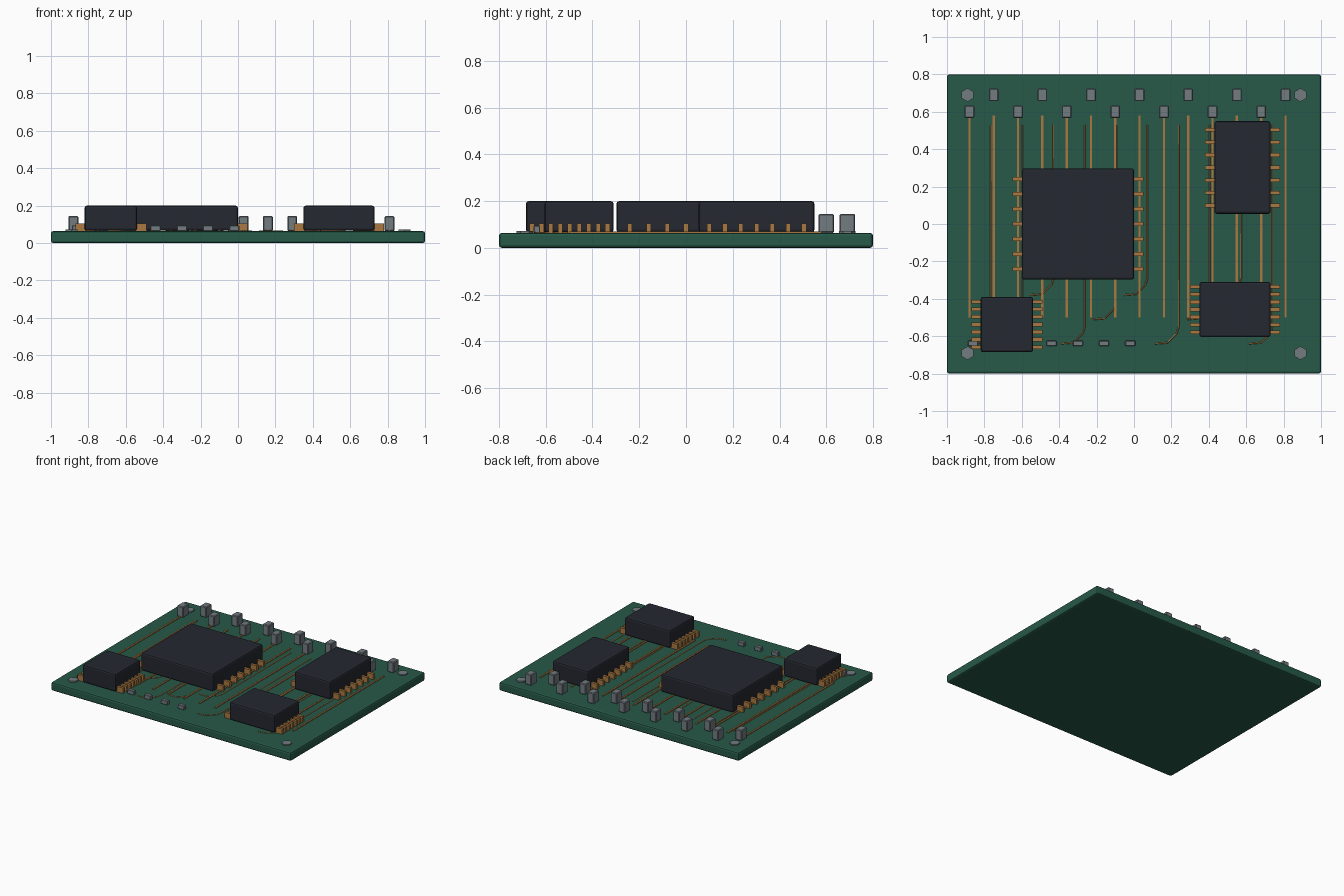
import bpy, math

if "Cube" in bpy.data.objects:
    bpy.data.objects.remove(bpy.data.objects["Cube"])

TOP = 0.064  # upper face of the board


def material(name, r, g, b):
    m = bpy.data.materials.new(name)
    m.diffuse_color = (r, g, b, 1)
    m.use_nodes = True
    m.node_tree.nodes["Principled BSDF"].inputs["Base Color"].default_value = m.diffuse_color
    return m


GREEN = material("board_green", 0.02, 0.1, 0.065)
BLACK = material("chip_black", 0.018, 0.021, 0.03)
COPPER = material("copper", 0.4, 0.19, 0.055)
GREY = material("component_grey", 0.17, 0.2, 0.22)


def box(name, x, y, z0, z1, sx, sy, mat, bevel=0.0, segments=2):
    bpy.ops.mesh.primitive_cube_add(size=1, location=(x, y, (z0 + z1) / 2))
    o = bpy.context.object
    o.name = name
    o.scale = (sx, sy, z1 - z0)
    bpy.ops.object.transform_apply(location=False, rotation=False, scale=True)
    o.data.materials.append(mat)
    if bevel:
        mod = o.modifiers.new("edge_bevel", 'BEVEL')
        mod.width = bevel
        mod.segments = segments
    return o


# Board
box("board", 0, 0, 0, TOP, 2, 1.6, GREEN, 0.012)

# Chips with seven pins down each side: name, x, y, width, depth, pin pitch
chips = [
    ("main_chip", -0.30, 0.0, 0.60, 0.595, 0.08),
    ("tall_chip", 0.58, 0.302, 0.30, 0.495, 0.0675),
    ("wide_chip", 0.54, -0.457, 0.38, 0.295, 0.0405),
    ("small_chip", -0.68, -0.537, 0.28, 0.295, 0.0405),
]
for name, x, y, w, d, pitch in chips:
    box(name, x, y, 0.066, 0.20, w, d, BLACK, 0.012)
    for side in (-1, 1):
        for i in range(7):
            box(name + "_pin", x + side * (w / 2 + 0.02), y + (i - 3) * pitch,
                TOP, 0.105, 0.06, 0.02, COPPER)

# Staggered capacitors along the back, each with a straight copper trace
for i in range(14):
    x = -0.88 + 0.13 * i
    box("capacitor", x, 0.60 if i % 2 == 0 else 0.69, TOP, 0.145,
        0.052, 0.067, GREY, 0.005, 1)
    box("straight_trace", x, 0.04, TOP - 0.004, 0.070, 0.012, 1.08, COPPER)

# Small resistors along the front
for i in range(7):
    box("resistor", -0.86 + 0.14 * i, -0.638, TOP, 0.095, 0.054, 0.028, GREY, 0.003, 1)

# Thin bent traces
for i in range(10):
    x = -0.765 + 0.1672 * i
    y = (-0.64, -0.51, -0.38)[i % 3]
    curve = bpy.data.curves.new("bent_trace", 'CURVE')
    curve.dimensions = '3D'
    curve.bevel_depth = 0.004
    curve.bevel_resolution = 1
    curve.use_fill_caps = True
    pts = [(x - 0.125, y), (x - 0.06, y + 0.005), (x - 0.01, y + 0.055),
           (x, y + 0.09), (x, 0.53)]
    s = curve.splines.new('POLY')
    s.points.add(len(pts) - 1)
    for p, (px, py) in zip(s.points, pts):
        p.co = (px, py, TOP, 1)
    curve.materials.append(COPPER)
    o = bpy.data.objects.new("bent_trace", curve)
    bpy.context.collection.objects.link(o)

# Hexagonal corner fasteners
for sx in (-1, 1):
    for sy in (-1, 1):
        bpy.ops.mesh.primitive_cylinder_add(vertices=6, radius=0.036, depth=0.02,
                                            location=(sx * 0.89, sy * 0.69, 0.063))
        o = bpy.context.object
        o.name = "corner_fastener"
        o.data.materials.append(GREY)
